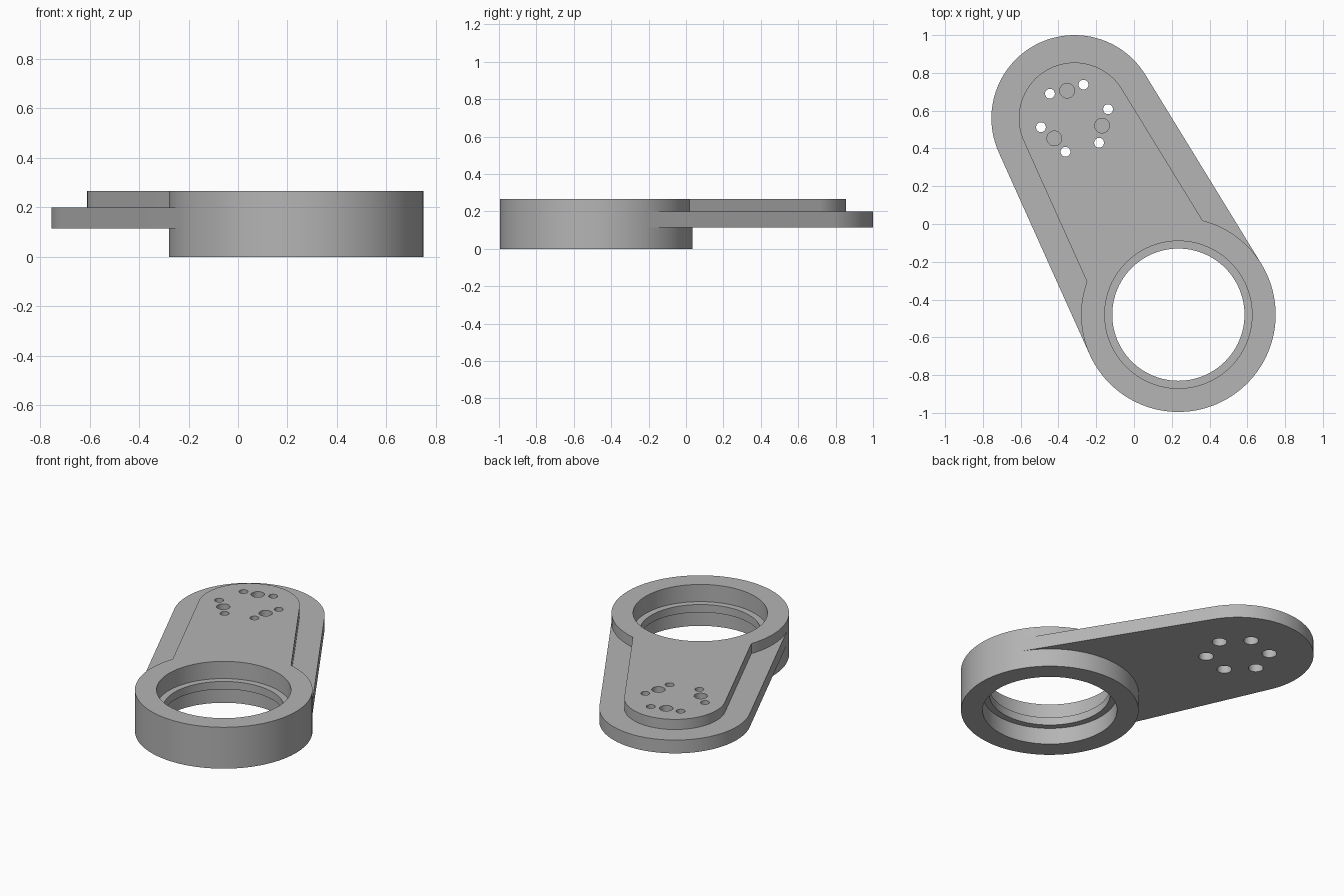
import bpy
import bmesh
from math import acos, atan2, cos, sin, pi, radians
from mathutils import Vector

cube = bpy.data.objects.get("Cube")
if cube:
    bpy.data.objects.remove(cube, do_unlink=True)

RING = Vector((0.235, -0.48))
TIP = Vector((-0.315, 0.56))
RING_R = 0.515
TOP = 0.265

grey = bpy.data.materials.new("satin_grey")
grey.use_nodes = True
colour = (0.46, 0.46, 0.46, 1)
grey.diffuse_color = colour
grey.node_tree.nodes["Principled BSDF"].inputs["Base Color"].default_value = colour


def arc(centre, radius, start, end, steps):
    """Points along an arc, both ends included."""
    angles = [start + (end - start) * i / steps for i in range(steps + 1)]
    return [centre + radius * Vector((cos(a), sin(a))) for a in angles]


def prism(name, outline, low, high):
    """Upright solid with the given outline."""
    bm = bmesh.new()
    base = bm.faces.new([bm.verts.new((p.x, p.y, low)) for p in outline])
    side = bmesh.ops.extrude_face_region(bm, geom=[base])["geom"]
    moved = [v for v in side if isinstance(v, bmesh.types.BMVert)]
    bmesh.ops.translate(bm, verts=moved, vec=(0, 0, high - low))
    bmesh.ops.recalc_face_normals(bm, faces=bm.faces)
    mesh = bpy.data.meshes.new(name)
    bm.to_mesh(mesh)
    bm.free()
    mesh.materials.append(grey)
    obj = bpy.data.objects.new(name, mesh)
    bpy.context.collection.objects.link(obj)
    return obj


def disc(name, centre, radius, low, high, steps=32):
    return prism(name, arc(centre, radius, 0, 2 * pi, steps)[:-1], low, high)


def tapered_bar(name, tip_r, ring_r, low, high):
    """Rounded bar tangent to a tip circle and a circle at the ring."""
    axis = TIP - RING
    heading = atan2(axis.y, axis.x)
    spread = acos((ring_r - tip_r) / axis.length)
    a, b = heading - spread, heading + spread
    outline = arc(TIP, tip_r, a, b, 48)
    outline += arc(RING, ring_r, b, b, 1)[:1]
    # the buried end is kept just inside the ring wall
    outline += arc(RING, ring_r - 0.04, b + 0.1, a - 0.1 + 2 * pi, 32)
    outline += arc(RING, ring_r, a, a, 1)[:1]
    return prism(name, outline, low, high)


def combine(target, other, operation):
    mod = target.modifiers.new(operation.lower(), "BOOLEAN")
    mod.operation = operation
    mod.solver = "EXACT"
    mod.object = other
    bpy.context.view_layer.objects.active = target
    bpy.ops.object.modifier_apply(modifier=mod.name)
    bpy.data.objects.remove(other, do_unlink=True)


# Ring body, arm plate and raised pad joined into one bracket
bracket = disc("ring_bracket", RING, RING_R, 0, TOP, 128)
combine(bracket, tapered_bar("arm", 0.44, RING_R, 0.115, 0.2), "UNION")
combine(bracket, tapered_bar("raised_pad", 0.295, 0.37, 0.16, TOP), "UNION")

# Bore with a thin inner lip
for radius, low, high in ((0.39, -0.1, 0.105), (0.35, -0.2, 0.5), (0.39, 0.155, 0.4)):
    combine(bracket, disc("bore", RING, radius, low, high, 96), "DIFFERENCE")

# Six bolt holes, widened from below
for i in range(6):
    a = radians(15 + 60 * i)
    spot = TIP + 0.184 * Vector((cos(a), sin(a)))
    combine(bracket, disc("bolt_hole", spot, 0.026, 0, 0.4), "DIFFERENCE")
    combine(bracket, disc("counterbore", spot, 0.043, 0, 0.19), "DIFFERENCE")

# Three blind pin holes in the pad
for i in range(3):
    a = radians(105 + 120 * i)
    spot = TIP + 0.151 * Vector((cos(a), sin(a)))
    combine(bracket, disc("pin_hole", spot, 0.039, 0.18, 0.4), "DIFFERENCE")

bpy.ops.object.select_all(action="DESELECT")
bracket.select_set(True)
bpy.context.view_layer.objects.active = bracket
bpy.ops.object.shade_smooth_by_angle(angle=radians(30))
